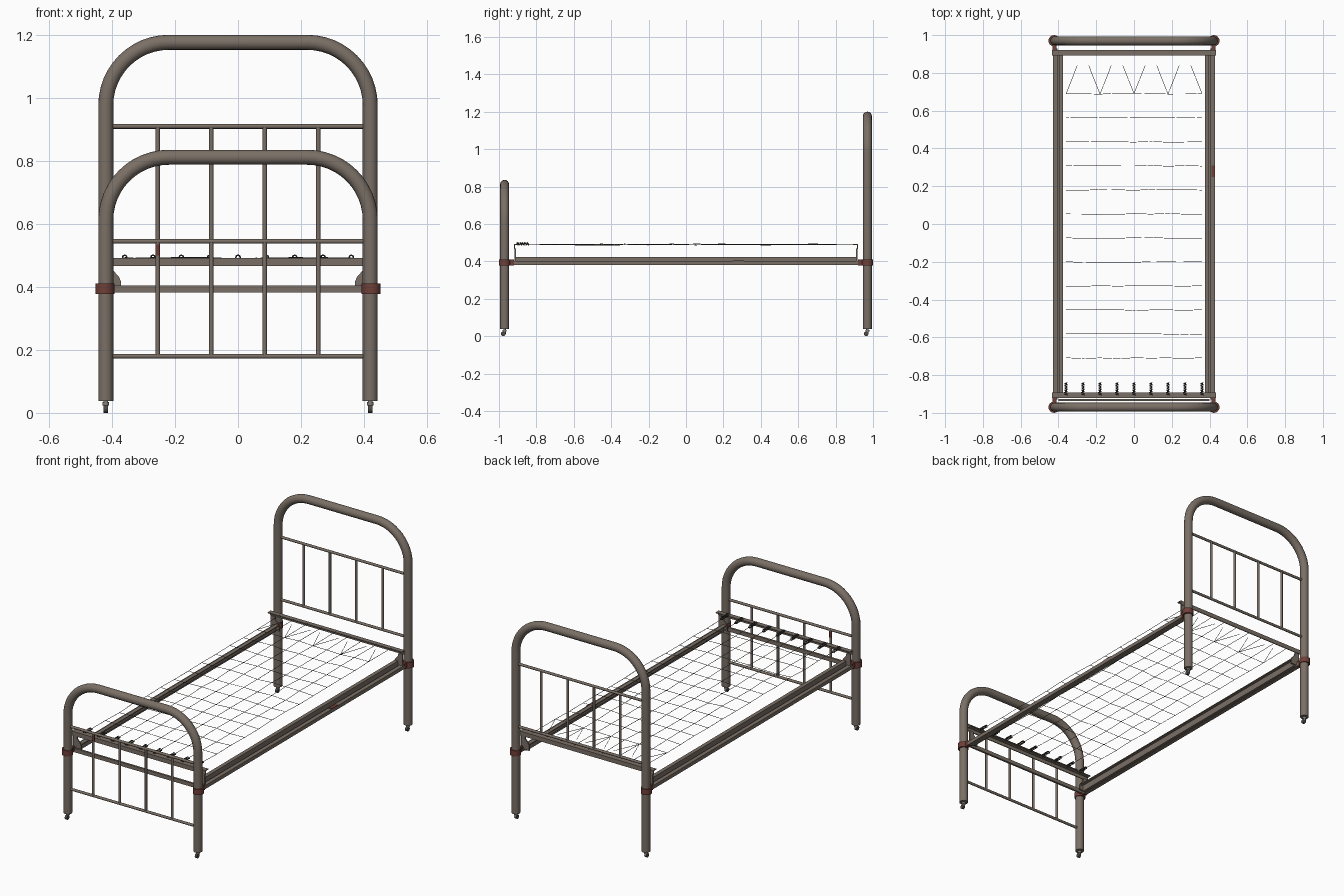
import bpy, bmesh, math, random
from mathutils import Vector

random.seed(4)
if "Cube" in bpy.data.objects:
    bpy.data.objects.remove(bpy.data.objects["Cube"])


def material(name, rgb):
    m = bpy.data.materials.new(name)
    m.use_nodes = True
    m.diffuse_color = (*rgb, 1)
    m.node_tree.nodes["Principled BSDF"].inputs["Base Color"].default_value = (*rgb, 1)
    return m


PAINT = material("taupe paint", (0.195, 0.16, 0.132))
RUST = material("red brown clamp", (0.16, 0.05, 0.04))
WIRE = material("dark wire", (0.065, 0.057, 0.05))
STEEL = material("caster steel", (0.24, 0.22, 0.2))
WHEEL = material("caster wheel", (0.08, 0.07, 0.062))


def add(name, mesh, mat, smooth=False):
    ob = bpy.data.objects.new(name, mesh)
    bpy.context.scene.collection.objects.link(ob)
    mesh.materials.clear()
    mesh.materials.append(mat)
    if smooth:
        bpy.ops.object.select_all(action="DESELECT")
        ob.select_set(True)
        bpy.context.view_layer.objects.active = ob
        bpy.ops.object.shade_smooth_by_angle(angle=math.radians(50))
    return ob


def tubes(name, paths, r, mat, res=4):
    """Round tubing swept along one or more paths, as a single mesh."""
    cu = bpy.data.curves.new(name, "CURVE")
    cu.dimensions = "3D"
    cu.bevel_depth, cu.bevel_resolution = r, res
    cu.use_fill_caps = True
    for path in paths:
        sp = cu.splines.new("POLY")
        sp.points.add(len(path) - 1)
        for p, co in zip(sp.points, path):
            p.co = (*co, 1)
    tmp = bpy.data.objects.new(name + "_path", cu)
    bpy.context.scene.collection.objects.link(tmp)
    bpy.context.view_layer.update()
    mesh = bpy.data.meshes.new_from_object(tmp.evaluated_get(bpy.context.evaluated_depsgraph_get()))
    bpy.data.objects.remove(tmp)
    return add(name, mesh, mat, True)


def prism(name, outline, axis, a, b, mat):
    """Extrude a 2D outline along the x or y axis from a to b."""
    def place(p, t):
        return (t, p[0], p[1]) if axis == "x" else (p[0], t, p[1])
    bm = bmesh.new()
    ends = [[bm.verts.new(place(p, t)) for p in outline] for t in (a, b)]
    for ring in ends:
        bm.faces.new(ring)
    for i in range(len(outline)):
        bm.faces.new((ends[0][i - 1], ends[0][i], ends[1][i], ends[1][i - 1]))
    bmesh.ops.recalc_face_normals(bm, faces=bm.faces)
    mesh = bpy.data.meshes.new(name)
    bm.to_mesh(mesh)
    bm.free()
    return add(name, mesh, mat)


def box(name, x0, x1, y0, y1, z0, z1, mat):
    return prism(name, [(x0, z0), (x1, z0), (x1, z1), (x0, z1)], "y", y0, y1, mat)


LEG_X, END_Y, BEND = 0.42, 0.97, 0.2
BARS = (-0.255, -0.085, 0.085, 0.255)


def arch(name, y, top):
    """Bent tube: two legs joined by a rounded top."""
    half = [(LEG_X, y, 0.038)]
    for i in range(13):
        t = i / 12 * math.pi / 2
        half.append((LEG_X - BEND + BEND * math.cos(t), y, top - BEND + BEND * math.sin(t)))
    tubes(name, [half + [(-px, py, z) for px, py, z in reversed(half)]], 0.0238, PAINT, 6)


def panel(name, y, low, high):
    """Horizontal rails with upright bars between them."""
    tubes(name + "_rails", [[(-LEG_X, y, z), (LEG_X, y, z)] for z in (low, high)], 0.0075, PAINT)
    tubes(name + "_bars", [[(x, y, low), (x, y, high)] for x in BARS], 0.007, PAINT)


# Head and foot ends
arch("head_arch", END_Y, 1.177)
arch("foot_arch", -END_Y, 0.812)
panel("head_panel", END_Y, 0.545, 0.91)
panel("foot_panel", -END_Y, 0.18, 0.545)
box("foot_cross_rail", -0.4, 0.4, -0.938, -0.926, 0.383, 0.405, PAINT)

for sy, end in ((1, "head"), (-1, "foot")):
    # Angle iron holding the spring mesh
    iron = [(0.92, 0.467), (0.92, 0.492), (0.892, 0.492), (0.892, 0.487), (0.915, 0.487), (0.915, 0.467)]
    prism(end + "_angle_iron", [(y * sy, z) for y, z in iron], "x", -0.433, 0.433, PAINT)
    for sx, side in ((1, "left"), (-1, "right")):
        tag = f"{end}_{side}_"
        x, y = LEG_X * sx, END_Y * sy
        # Clamp round the leg, with a lug toward the side rail
        tubes(tag + "clamp", [[(x + 0.003 * sx, y, 0.378), (x + 0.003 * sx, y, 0.411)]], 0.03, RUST, 6)
        box(tag + "clamp_lug", x - 0.011, x + 0.011, y - 0.05 * sy, y, 0.379, 0.41, RUST)
        # Curved corner bracket lifting the angle iron
        plate = [(0.425, 0.47), (0.4, 0.47), (0.396, 0.452), (0.378, 0.432), (0.371, 0.415), (0.371, 0.39), (0.425, 0.39)]
        prism(tag + "bracket", [(px * sx, z) for px, z in plate], "y", 0.909 * sy, 0.917 * sy, PAINT)
        # Caster: stem, collar and small wheel
        tubes(tag + "caster_stem", [[(x, y, 0.012), (x, y, 0.05)]], 0.007, STEEL)
        tubes(tag + "caster_collar", [[(x, y, 0.024), (x, y, 0.034)]], 0.011, STEEL)
        tubes(tag + "caster_wheel", [[(x - 0.007, y - 0.007, 0.0125), (x + 0.007, y - 0.007, 0.0125)]], 0.0125, WHEEL)

# Side rails: outer bar with an inner angle iron
for sx, side in ((1, "left"), (-1, "right")):
    box(side + "_outer_rail", 0.406 * sx, 0.43 * sx, -0.93, 0.93, 0.381, 0.402, PAINT)
    lip = [(0.406, 0.383), (0.406, 0.39), (0.398, 0.39), (0.398, 0.424), (0.375, 0.424),
           (0.375, 0.419), (0.392, 0.419), (0.392, 0.383)]
    prism(side + "_inner_angle", [(x * sx, z) for x, z in lip], "y", -0.91, 0.91, PAINT)

# Small rust marks
box("rail_rust_mark", 0.411, 0.43, 0.25, 0.31, 0.4, 0.405, RUST)
tubes("bar_rust_mark", [[(-0.255, -END_Y, 0.5), (-0.255, -END_Y, 0.535)]], 0.0075, RUST)

# Wire mesh with slight irregularity
Z = 0.492
cols = [-0.36 + 0.09 * i for i in range(9)]
rows = [0.69 - 0.1273 * i for i in range(12)]
nodes = [[Vector((x, y + random.uniform(-0.003, 0.003), Z + random.uniform(-0.005, 0.002)))
          for x in cols] for y in rows]
paths = [list(r) for r in nodes]
for i, x in enumerate(cols):
    paths.append([(x, 0.9, Z)] + [r[i] for r in nodes] + [(x, -0.84, Z)])
for i in range(0, 9, 2):
    for s in (-1, 1):
        if abs(cols[i] + s * 0.06) < 0.37:
            paths.append([nodes[0][i], (cols[i] + s * 0.06, 0.84, Z)])
tubes("wire_mesh", paths, 0.0012, WIRE, 1)

# Coil springs tying the mesh to the foot end
coils = []
for x in cols:
    coil = []
    for k in range(57):
        t = k / 8 * 2 * math.pi
        coil.append((x + 0.007 * math.cos(t), -0.905 + 0.065 * k / 56, Z + 0.002 + 0.007 * math.sin(t)))
    coils.append(coil)
tubes("foot_springs", coils, 0.0024, WIRE, 1)
